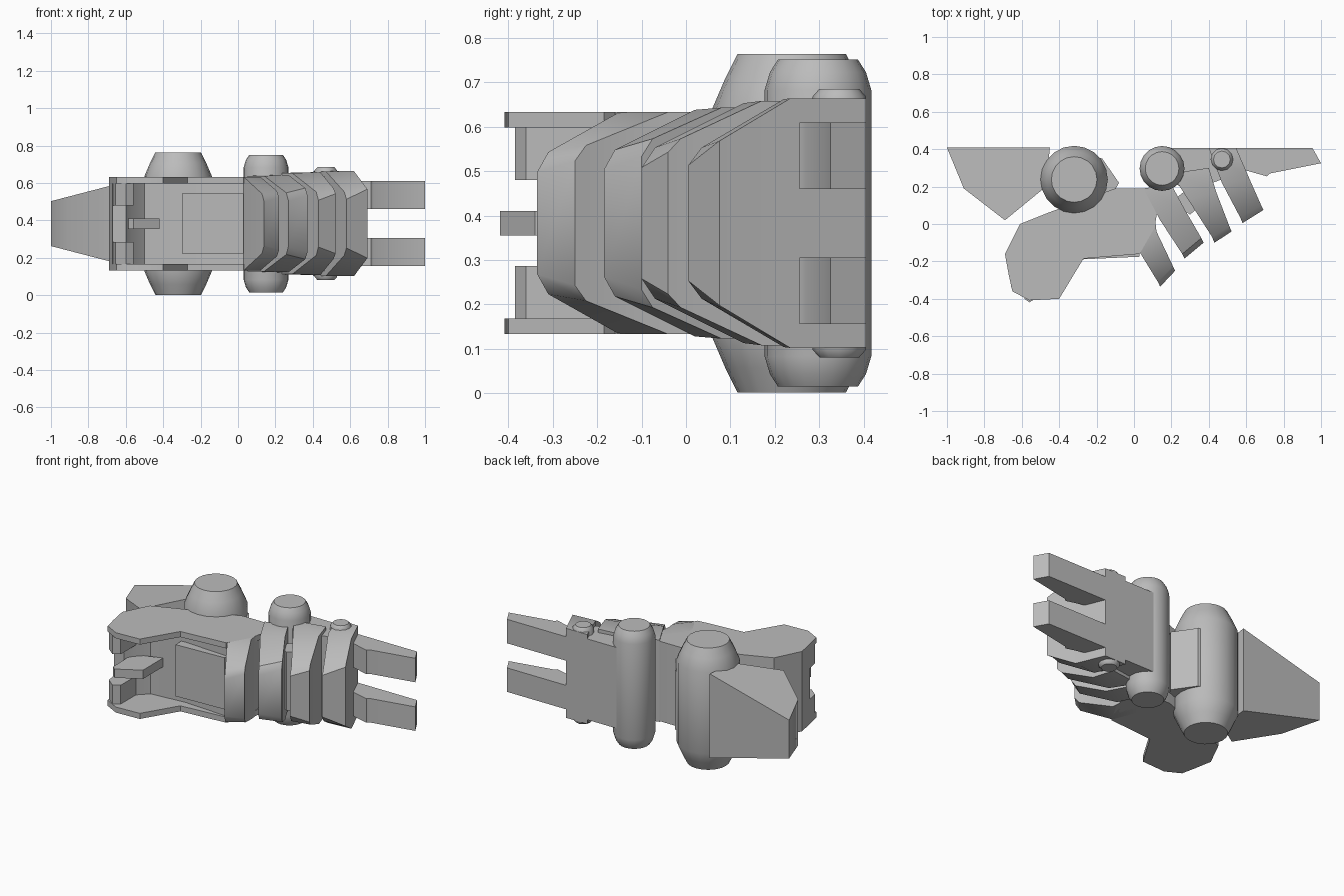
import bpy, bmesh, math

if "Cube" in bpy.data.objects:
    bpy.data.objects.remove(bpy.data.objects["Cube"], do_unlink=True)

GREY = (0.5, 0.5, 0.5, 1)
mat = bpy.data.materials.new("plain grey")
mat.use_nodes = True
mat.diffuse_color = GREY
mat.node_tree.nodes["Principled BSDF"].inputs["Base Color"].default_value = GREY
MID = 0.383  # height of the mirror plane


def finish(name, bm, angle=35):
    bmesh.ops.recalc_face_normals(bm, faces=bm.faces)
    mesh = bpy.data.meshes.new(name)
    bm.to_mesh(mesh)
    bm.free()
    mesh.materials.append(mat)
    obj = bpy.data.objects.new(name, mesh)
    bpy.context.collection.objects.link(obj)
    bpy.ops.object.select_all(action="DESELECT")
    obj.select_set(True)
    bpy.context.view_layer.objects.active = obj
    bpy.ops.object.shade_smooth_by_angle(angle=math.radians(angle))
    return obj


def prism(name, outline, low, high):
    """Plan outline raised between two heights, given as numbers or functions of x."""
    bm = bmesh.new()
    rings = []
    for level in (low, high):
        rings.append([bm.verts.new((x, y, level(x) if callable(level) else level))
                      for x, y in outline])
    for ring in rings:
        bm.faces.new(ring)
    n = len(outline)
    for i in range(n):
        j = (i + 1) % n
        bm.faces.new((rings[0][i], rings[0][j], rings[1][j], rings[1][i]))
    return finish(name, bm)


def mirrored_prism(name, outline, low, high):
    prism("upper_" + name, outline, low, high)
    prism("lower_" + name, outline, 2 * MID - high, 2 * MID - low)


def drum(name, x, y, profile, sides=20):
    """Upright round part from (radius, half height) rings, mirrored about MID."""
    bm = bmesh.new()
    levels = [(r, MID - h) for r, h in profile] + [(r, MID + h) for r, h in reversed(profile)]
    rings = [[bm.verts.new((x + r * math.cos(math.tau * i / sides),
                            y + r * math.sin(math.tau * i / sides), z))
              for i in range(sides)] for r, z in levels]
    bm.faces.new(rings[0])
    bm.faces.new(rings[-1])
    for a, b in zip(rings, rings[1:]):
        for i in range(sides):
            j = (i + 1) % sides
            bm.faces.new((a[i], a[j], b[j], b[i]))
    finish(name, bm, 45)


def armour(name, sections):
    """Loft of upright rectangles: left point, right point and their half heights."""
    bm = bmesh.new()
    rings = []
    for left, right, hl, hr in sections:
        rings.append([bm.verts.new((*p, MID + h)) for p, h in
                      ((left, -hl), (right, -hr), (right, hr), (left, hl))])
    bm.faces.new(rings[0])
    bm.faces.new(rings[-1])
    for a, b in zip(rings, rings[1:]):
        for i in range(4):
            j = (i + 1) % 4
            bm.faces.new((a[i], a[j], b[j], b[i]))
    finish(name, bm)


# Tapered rear wedge
prism("rear_wedge",
      [(-1, .408), (-.45, .408), (-.47, .2), (-.69, .02), (-.91, .19)],
      lambda x: MID - .12 - .26 * (x + 1), lambda x: MID + .12 + .26 * (x + 1))

# Round joints
drum("large_joint", -.32, .238, [(.122, .381), (.15, .325), (.18, .255)])
drum("small_joint", .15, .297, [(.09, .368), (.108, .34), (.12, .3)])
drum("hinge_pin", .47, .345, [(.045, .302), (.06, .285)], 12)
prism("joint_bracket", [(-.3, .38), (-.17, .35), (-.08, .22), (-.12, .15), (-.3, .15)], .2, .57)

# Open channel body: two cover plates, a spine and an inset front panel
cover = [(-.69, -.16), (-.61, 0), (-.46, .06), (-.1, .19), (.06, .19), (.13, .1),
         (.11, -.02), (.03, -.16), (-.27, -.185), (-.4, -.4), (-.56, -.408),
         (-.65, -.36), (-.67, -.27)]
mirrored_prism("cover_plate", cover, .598, .633)
prism("body_spine",
      [(-.69, -.16), (-.61, 0), (-.46, .06), (-.1, .19), (.06, .19), (.13, .1),
       (.03, -.15), (-.27, -.13), (-.5, -.15), (-.57, -.22), (-.6, -.27), (-.67, -.27)],
      .167, .599)
prism("front_panel", [(-.3, -.19), (.03, -.175), (.03, 0), (-.3, 0)], .222, .545)
mirrored_prism("side_block",
               [(-.69, -.16), (-.655, -.34), (-.6, -.385), (-.56, -.36), (-.56, -.15)],
               .48, .599)
prism("centre_peg", [(-.59, -.2), (-.585, -.4), (-.56, -.419), (-.42, -.34), (-.42, -.14)],
      .355, .41)

# Four overlapping armour segments
armour("armour_first", [
    ((.14, -.335), (.22, -.25), .115, .14),
    ((.128, -.31), (.208, -.225), .16, .175),
    ((.03, -.15), (.12, -.04), .25, .25),
    ((-.03, 0), (.1, .14), .25, .25)])
armour("armour_second", [
    ((.27, -.185), (.372, -.1), .12, .15),
    ((.258, -.16), (.36, -.075), .165, .19),
    ((.14, .02), (.27, .08), .255, .26),
    ((.05, .19), (.2, .21), .255, .26)])
armour("armour_third", [
    ((.43, -.1), (.522, -.04), .125, .16),
    ((.418, -.07), (.51, -.012), .17, .19),
    ((.29, .13), (.44, .17), .27, .275),
    ((.2, .27), (.4, .3), .27, .275)])
armour("armour_fourth", [
    ((.58, .005), (.692, .075), .13, .185),
    ((.568, .035), (.68, .1), .17, .2),
    ((.47, .22), (.62, .235), .279, .281),
    ((.4, .405), (.547, .405), .28, .28)])
prism("armour_backing", [(.15, .405), (.5, .405), (.5, .25), (.42, .22), (.25, .2), (.15, .25)],
      .13, .636)
prism("armour_link", [(.2, .12), (.3, .05), (.4, .14), (.33, .22)], .2, .566)

# Pair of forward prongs
mirrored_prism("prong",
               [(.5, .405), (.955, .405), (1, .325), (.725, .27), (.71, .255), (.55, .3)],
               .46, .61)
